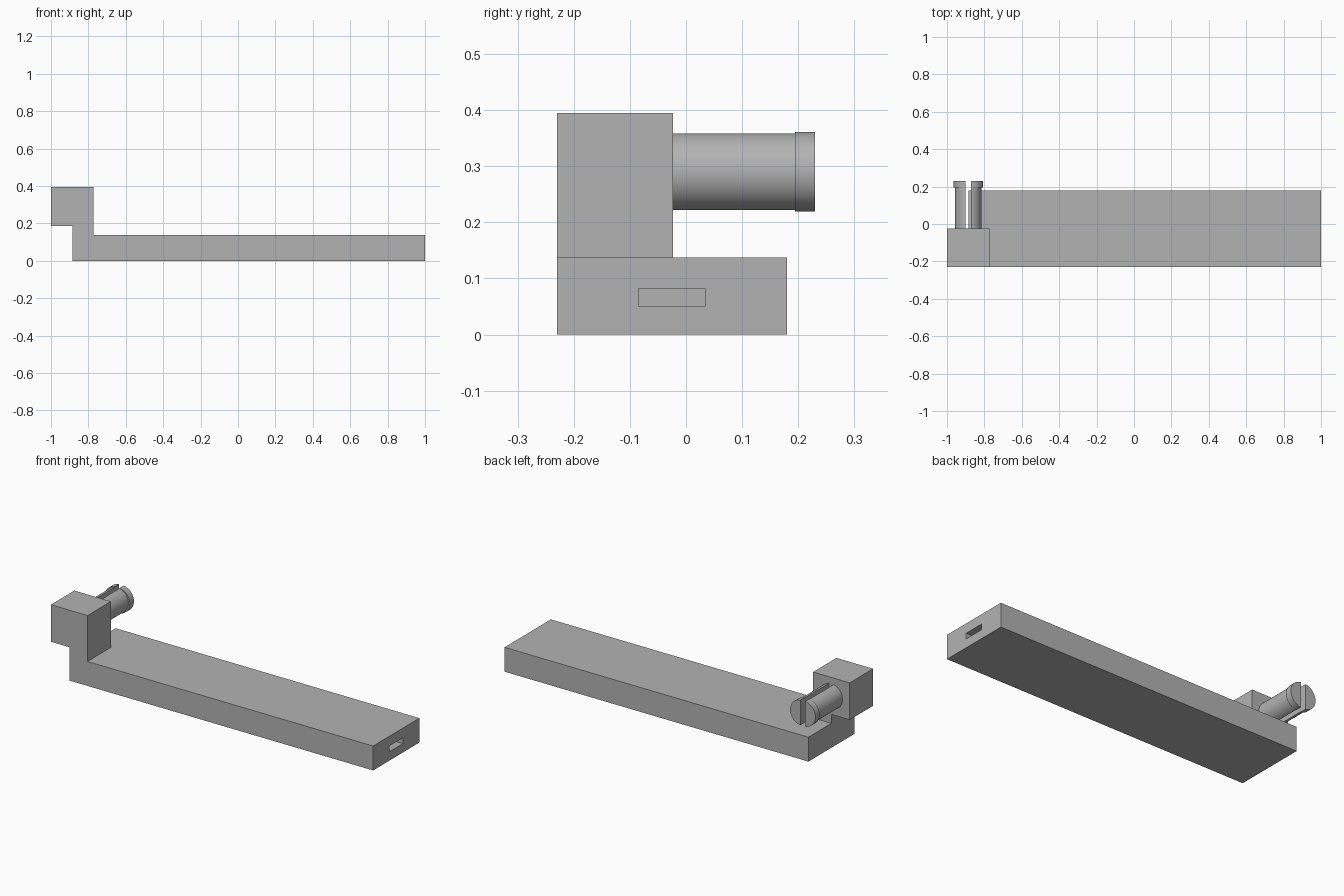
import bpy, bmesh, math
from mathutils import Matrix, Vector

if "Cube" in bpy.data.objects:
    bpy.data.objects.remove(bpy.data.objects["Cube"], do_unlink=True)

GREY = (0.45, 0.45, 0.45, 1)
mat = bpy.data.materials.new("plain grey")
mat.use_nodes = True
mat.diffuse_color = GREY
mat.node_tree.nodes["Principled BSDF"].inputs["Base Color"].default_value = GREY

FRONT, TAB_BACK, BACK = -0.23, -0.023, 0.18
LEFT_EDGE, TAB_EDGE, TOP = -0.886, -0.773, 0.137
PIN_X, PIN_Z, SLIT = -0.886, 0.29, 0.0145


def make(name, bm):
    bmesh.ops.recalc_face_normals(bm, faces=bm.faces)
    mesh = bpy.data.meshes.new(name)
    bm.to_mesh(mesh)
    bm.free()
    mesh.materials.append(mat)
    ob = bpy.data.objects.new(name, mesh)
    bpy.context.collection.objects.link(ob)
    return ob


def prism(name, profile, y0, y1):
    """Extrude an x-z profile from y0 to y1."""
    bm = bmesh.new()
    face = bm.faces.new([bm.verts.new((x, y0, z)) for x, z in profile])
    out = bmesh.ops.extrude_face_region(bm, geom=[face])
    verts = [v for v in out["geom"] if isinstance(v, bmesh.types.BMVert)]
    bmesh.ops.translate(bm, verts=verts, vec=Vector((0, y1 - y0, 0)))
    return make(name, bm)


def box(name, x0, x1, y0, y1, z0, z1):
    return prism(name, [(x0, z0), (x1, z0), (x1, z1), (x0, z1)], y0, y1)


def combine(ob, other, operation):
    """Apply a boolean and remove the helper."""
    mod = ob.modifiers.new("combine", "BOOLEAN")
    mod.operation, mod.object, mod.solver = operation, other, "EXACT"
    bpy.context.view_layer.objects.active = ob
    bpy.ops.object.modifier_apply(modifier=mod.name)
    bpy.data.objects.remove(other, do_unlink=True)


def half_disc(name, side, radius, shift, y0, y1):
    """Half of a split round pin; the flat face borders the slit."""
    reach = math.acos((SLIT - shift) / radius)
    steps = 32
    profile = []
    for i in range(steps + 1):
        a = -reach + 2 * reach * i / steps
        profile.append((PIN_X + side * (shift + radius * math.cos(a)),
                        PIN_Z + radius * math.sin(a)))
    return prism(name, profile, y0, y1)


# Long bar with the stepped upright block at its right end
body = box("bar_and_block", LEFT_EDGE, 1, FRONT, BACK, 0, TOP)
block = prism("block_helper", [
    (LEFT_EDGE, 0), (TAB_EDGE, 0), (TAB_EDGE, 0.395),
    (-1, 0.395), (-1, 0.187), (LEFT_EDGE, 0.187)], FRONT, TAB_BACK)
combine(body, block, "UNION")

# Blind slot in the far end
slot = box("slot_cutter", 0.9, 1.1, -0.085, 0.034, 0.05, 0.082)
combine(body, slot, "DIFFERENCE")

# Split snap pin with an outward lip on each half
for label, side in (("left", 1), ("right", -1)):
    halves = [half_disc("pin_" + label, side, 0.07, 0, TAB_BACK, 0.194),
              half_disc("pin_lip_" + label, side, 0.071, 0.008, 0.194, 0.23)]
    for ob in halves:
        bpy.ops.object.select_all(action="DESELECT")
        ob.select_set(True)
        bpy.context.view_layer.objects.active = ob
        bpy.ops.object.shade_smooth_by_angle(angle=math.radians(30))
